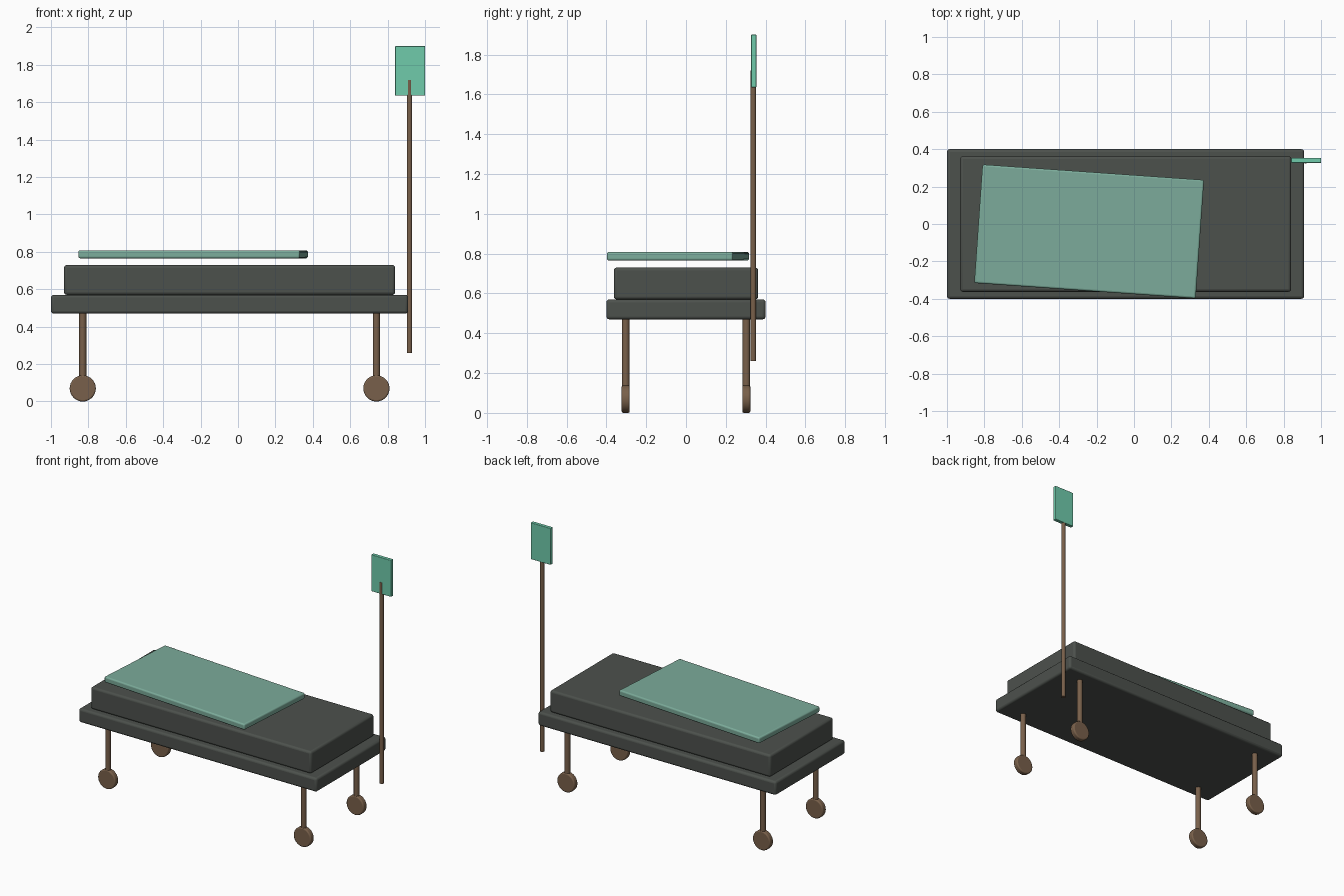
import bpy
import math

cube = bpy.data.objects.get("Cube")
if cube:
    bpy.data.objects.remove(cube, do_unlink=True)


def material(name, rgb):
    m = bpy.data.materials.new(name)
    m.use_nodes = True
    color = (*rgb, 1)
    m.diffuse_color = color
    bsdf = next(n for n in m.node_tree.nodes if n.type == "BSDF_PRINCIPLED")
    bsdf.inputs["Base Color"].default_value = color
    return m


charcoal = material("charcoal", (0.073, 0.082, 0.073))
brown = material("brown", (0.19, 0.117, 0.069))
sage = material("sage_green", (0.2, 0.41, 0.325))
mint = material("mint_green", (0.16, 0.6, 0.41))


def finish(name, mat, bevel):
    obj = bpy.context.object
    obj.name = name
    obj.data.materials.append(mat)
    bpy.ops.object.transform_apply(location=False, rotation=True, scale=True)
    if bevel:
        mod = obj.modifiers.new("rounded_edges", "BEVEL")
        mod.width = bevel
        mod.segments = 3
        mod.limit_method = "ANGLE"
    bpy.ops.object.shade_smooth_by_angle(angle=math.radians(35))
    return obj


def box(name, size, center, mat, bevel, turn=0):
    bpy.ops.mesh.primitive_cube_add(size=1, location=center)
    bpy.context.object.scale = size
    bpy.context.object.rotation_euler.z = math.radians(turn)
    return finish(name, mat, bevel)


def rod(name, radius, length, center, mat, bevel=0, tilt=0, sides=24):
    bpy.ops.mesh.primitive_cylinder_add(
        vertices=sides, radius=radius, depth=length, location=center,
        rotation=(math.radians(tilt), 0, 0))
    return finish(name, mat, bevel)


# Bed frame, mattress and the slightly turned blanket
box("bed_frame", (1.91, 0.80, 0.10), (-0.045, 0, 0.52), charcoal, 0.015)
box("mattress", (1.77, 0.725, 0.16), (-0.045, 0, 0.65), charcoal, 0.015)
box("blanket", (1.187, 0.635, 0.043), (-0.24, -0.04, 0.787), sage, 0.01, turn=-4)

# Legs with wheels
for end, x in (("right", -0.83), ("left", 0.74)):
    for side, y in (("front", -0.303), ("back", 0.303)):
        rod(f"{side}_{end}_leg", 0.019, 0.42, (x, y, 0.28), brown)
        rod(f"{side}_{end}_wheel", 0.07, 0.04, (x, y, 0.07), brown,
            bevel=0.008, tilt=90, sides=32)

# Drip stand with hanging bag
rod("drip_pole", 0.0145, 1.46, (0.917, 0.338, 0.99), brown)
box("drip_bag", (0.16, 0.026, 0.265), (0.92, 0.34, 1.768), mint, 0.003)
